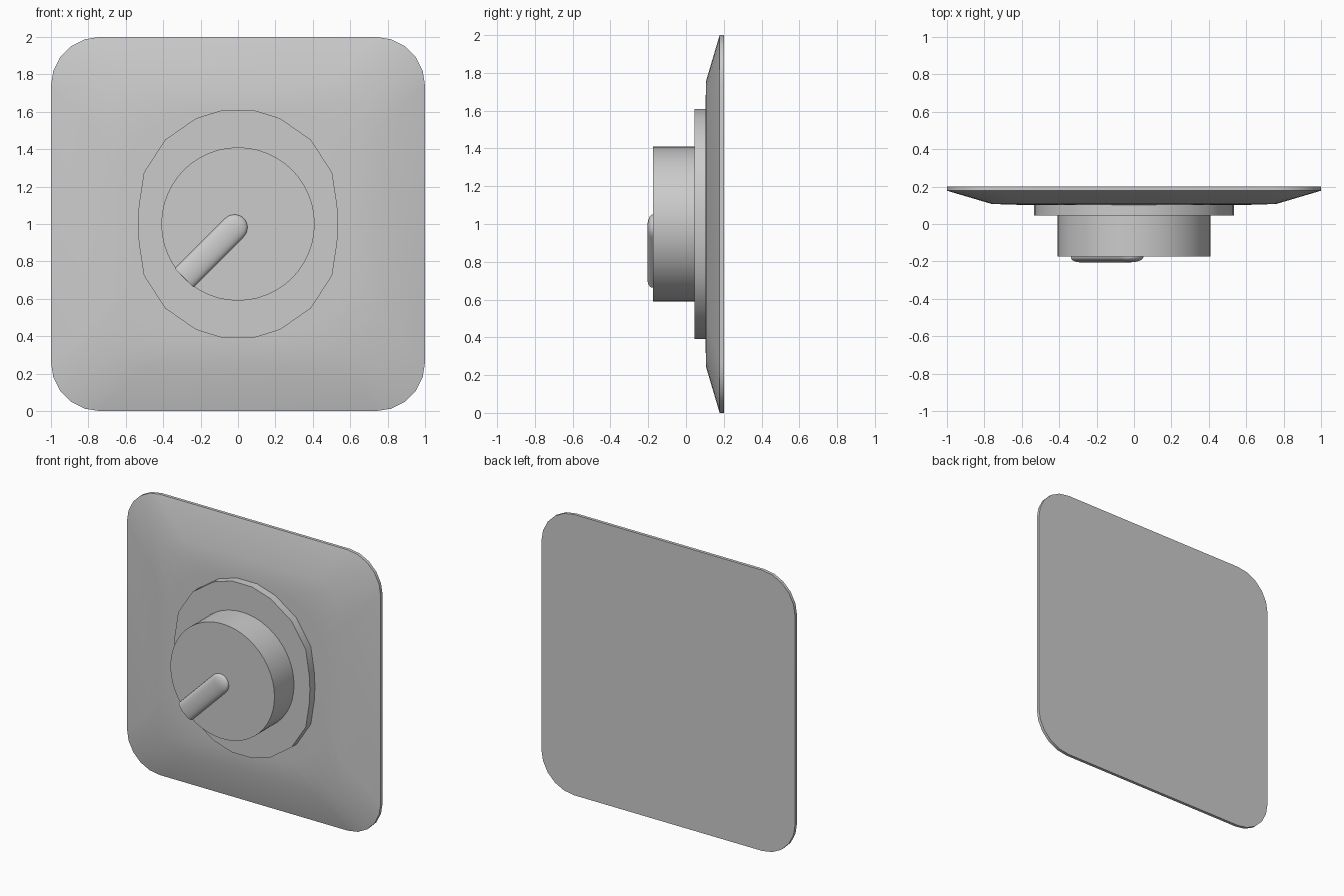
import bpy, bmesh
from math import sin, cos, pi, radians, sqrt

if "Cube" in bpy.data.objects:
    bpy.data.objects.remove(bpy.data.objects["Cube"])

CZ = 1.0  # height of the plate centre


def loft(name, loops):
    """Skin a list of equal-length closed loops and cap both ends."""
    bm = bmesh.new()
    rows = [[bm.verts.new(p) for p in loop] for loop in loops]
    n = len(rows[0])
    for a, b in zip(rows, rows[1:]):
        for i in range(n):
            j = (i + 1) % n
            bm.faces.new((a[i], a[j], b[j], b[i]))
    bm.faces.new(rows[0])
    bm.faces.new(rows[-1])
    bmesh.ops.recalc_face_normals(bm, faces=bm.faces)
    me = bpy.data.meshes.new(name)
    bm.to_mesh(me)
    bm.free()
    ob = bpy.data.objects.new(name, me)
    bpy.context.collection.objects.link(ob)
    bpy.ops.object.select_all(action='DESELECT')
    ob.select_set(True)
    bpy.context.view_layer.objects.active = ob
    bpy.ops.object.shade_smooth_by_angle(angle=radians(35))
    return ob


def rounded_square(half, radius, y, seg=5):
    pts = []
    for k, (sx, sz) in enumerate(((1, 1), (-1, 1), (-1, -1), (1, -1))):
        for i in range(seg + 1):
            a = (k + i / seg) * pi / 2
            pts.append((sx * (half - radius) + radius * cos(a), y,
                        CZ + sz * (half - radius) + radius * sin(a)))
    return pts


def at_depth(outline, y):
    return [(x, y, CZ + z) for x, z in outline]


# Wall plate: flat back, thin rim, sloped border rising to a flat centre
loft("wall_plate", [rounded_square(1.0, 0.26, 0.2),
                    rounded_square(1.0, 0.26, 0.178),
                    rounded_square(0.76, 0.26, 0.107),
                    rounded_square(0.6, 0.4, 0.102)])

# Raised collar: slightly squared oval, mirrored from one quarter
quarter = [(0.535, 0.0), (0.53, 0.1), (0.503, 0.275), (0.39, 0.45),
           (0.225, 0.565), (0.08, 0.61)]
half = quarter + [(-x, z) for x, z in reversed(quarter)]
oval = half + [(x, -z) for x, z in reversed(half[1:-1])]
loft("collar", [at_depth(oval, 0.11), at_depth(oval, 0.045)])

# Round knob
circle = [(0.41 * cos(2 * pi * i / 48), 0.41 * sin(2 * pi * i / 48))
          for i in range(48)]
loft("knob", [at_depth(circle, 0.05), at_depth(circle, -0.175)])


# Pointer ridge: rounded bar with a domed inner end, cut flat at the knob rim
def ridge_section(t, scale, n=12):
    s = 1 / sqrt(2)
    pts = []
    for i in range(n + 1):
        a = pi * i / n
        w = 0.07 * scale * cos(a)
        h = 0.03 * scale * sin(a) ** 0.85 if 0 < i < n else 0.0
        pts.append((-t * s + w * s, -0.175 - h, CZ - t * s - w * s))
    # sunken base
    base = [(p[0], -0.165, p[2]) for p in (pts[-1], pts[0])]
    return pts + base


dome = [ridge_section(0.03 - 0.073 * cos(a), max(sin(a), 0.02))
        for a in (pi / 2 * i / 8 for i in range(9))]
loft("pointer", dome + [ridge_section(0.407, 1.0)])
